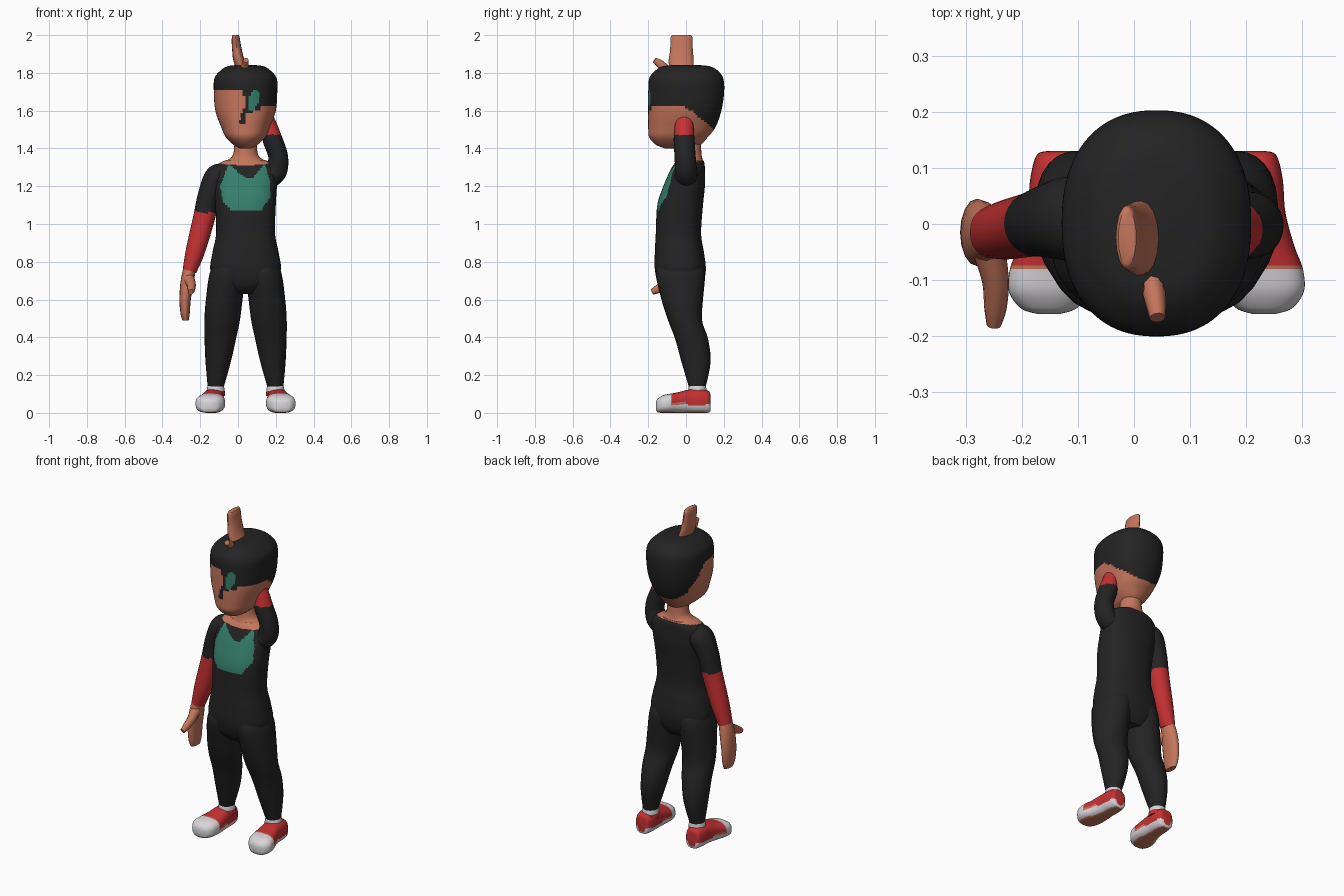
import bpy, bmesh, math
from mathutils import Vector

cube = bpy.data.objects.get("Cube")
if cube:
    bpy.data.objects.remove(cube, do_unlink=True)

MID = 0.04  # x of the body's plane of symmetry


def material(name, color):
    m = bpy.data.materials.new(name)
    m.use_nodes = True
    m.diffuse_color = (*color, 1)
    m.node_tree.nodes["Principled BSDF"].inputs["Base Color"].default_value = (*color, 1)
    return m


COLORS = ("black", "skin", "red", "green", "white")
BLACK, SKIN, RED, GREEN, WHITE = range(len(COLORS))
VALUES = ((.017, .017, .017), (.56, .18, .105), (.56, .03, .032), (.035, .21, .145), (.68, .66, .68))
MATS = [material(n, v) for n, v in zip(COLORS, VALUES)]


def smooth_rows(rows, steps):
    """Catmull-Rom interpolation of every column."""
    rows = [Vector(r) for r in rows]
    ext = [rows[0]] + rows + [rows[-1]]
    out = []
    for a, b, c, d in zip(ext, ext[1:], ext[2:], ext[3:]):
        for i in range(steps):
            t = i / steps
            out.append((b * 2 + (c - a) * t + (a * 2 - b * 5 + c * 4 - d) * t * t
                        + (b * 3 - a - c * 3 + d) * t ** 3) * 0.5)
    return out + [rows[-1]]


def loft(name, rows, paint, axis="z", sides=24, steps=4, power=2.0):
    """Skin rings of (x, y, z, radius, radius); paint is a colour or a rule."""
    rows = smooth_rows(rows, steps)
    bm = bmesh.new()
    rings = []
    for i, r in enumerate(rows):
        c = Vector(r[:3])
        u, v = Vector((1, 0, 0)), Vector((0, 1, 0) if axis == "z" else (0, 0, 1))
        if axis == "path":
            t = Vector(rows[min(i + 1, len(rows) - 1)][:3]) - Vector(rows[max(i - 1, 0)][:3])
            t.normalize()
            ref = Vector((0, 1, 0)) if abs(t.y) < 0.7 else Vector((0, 0, 1))
            v = (ref - t * ref.dot(t)).normalized()
            u = v.cross(t)
        ring = []
        for k in range(sides):
            a = math.tau * k / sides
            ca, sa = math.cos(a), math.sin(a)
            px = math.copysign(abs(ca) ** (2 / power), ca) * r[3]
            py = math.copysign(abs(sa) ** (2 / power), sa) * r[4]
            ring.append(bm.verts.new(c + u * px + v * py))
        rings.append(ring)
    for a, b in zip(rings, rings[1:]):
        for k in range(sides):
            n = (k + 1) % sides
            bm.faces.new((a[k], a[n], b[n], b[k]))
    bm.faces.new(rings[0])
    bm.faces.new(rings[-1])
    bmesh.ops.recalc_face_normals(bm, faces=bm.faces)
    bm.normal_update()
    for f in bm.faces:
        f.smooth = True
        f.material_index = paint(f.calc_center_median(), f.normal) if callable(paint) else paint
    me = bpy.data.meshes.new(name)
    bm.to_mesh(me)
    bm.free()
    for m in MATS:
        me.materials.append(m)
    me.set_sharp_from_angle(angle=math.radians(50))
    ob = bpy.data.objects.new(name, me)
    bpy.context.collection.objects.link(ob)
    return ob


def inside(x, z, poly):
    hit = False
    for (x1, z1), (x2, z2) in zip(poly, poly[1:] + poly[:1]):
        if (z1 > z) != (z2 > z) and x < (x2 - x1) * (z - z1) / (z2 - z1) + x1:
            hit = not hit
    return hit


def body_rings(table):
    """(z, half width, front y, back y) on the centre plane."""
    return [(MID, (f + b) / 2, z, w, (b - f) / 2) for z, w, f, b in table]


# Head with cap of hair, hanging lock and eye patch
LOCK = [(.03, 1.73), (.035, 1.61), (.01, 1.58), (.01, 1.525), (.04, 1.53), (.047, 1.59), (.12, 1.6), (.14, 1.73)]
EYE = [(.06, 1.68), (.095, 1.715), (.112, 1.7), (.11, 1.64), (.085, 1.605), (.05, 1.605)]


def head_paint(p, n):
    if p.y < -0.1:
        if inside(p.x, p.z, EYE):
            return GREEN
        if inside(p.x, p.z, LOCK):
            return BLACK
    back = max(0, p.y)
    line = 1.62 - 0.8 * back if p.x > MID else 1.71 - 1.3 * back
    if p.y > 0.1:
        line = min(line, 1.62 - 0.8 * back)
    return BLACK if p.z > line else SKIN


loft("head", body_rings([
    (1.40, .03, -.11, .04), (1.42, .065, -.16, .08), (1.46, .105, -.195, .115),
    (1.51, .128, -.2, .155), (1.6, .16, -.2, .187), (1.7, .168, -.2, .202),
    (1.77, .165, -.195, .197), (1.81, .135, -.165, .17), (1.835, .095, -.12, .125),
    (1.843, .03, -.04, .04)]), head_paint, sides=96, steps=8, power=2.3)

# Neck
loft("neck", [(MID, .02, 1.3, .125, .075), (MID, .02, 1.335, .1, .07),
              (MID, .02, 1.37, .065, .062), (MID, .02, 1.47, .058, .058)], SKIN)

# Torso with chest emblem
EMBLEM = [(-.05, 1.318), (-.095, 1.2), (-.08, 1.12), (-.03, 1.07), (.12, 1.07), (.17, 1.14),
          (.172, 1.22), (.14, 1.318), (.075, 1.24), (.03, 1.25)]


def torso_paint(p, n):
    if p.z > 1.322 + 0.15 * p.y:
        return SKIN
    return GREEN if p.y < -0.01 and inside(p.x, p.z, EMBLEM) else BLACK


loft("torso", body_rings([
    (.63, .09, -.1, .06), (.68, .16, -.145, .09), (.76, .187, -.165, .105),
    (.85, .175, -.165, .095), (.95, .156, -.16, .08), (1.1, .16, -.152, .09),
    (1.2, .166, -.12, .1), (1.28, .168, -.085, .1), (1.32, .14, -.062, .098),
    (1.34, .1, -.045, .09)]), torso_paint, sides=120, steps=10, power=2.4)


# Legs, socks and shoes
def shoe_paint(p, n):
    if n.z < -0.9 and p.z < 0.02:
        return SKIN
    if p.y < -0.083 or p.z < 0.043:
        return WHITE
    if p.y < -0.073 or (p.z < 0.056 and p.y < 0):
        return SKIN
    return RED


def mirrored(rows, flip):
    return [(2 * MID - r[0] if flip else r[0], *r[1:]) for r in rows]


LEG = [(-.118, .06, .135, .042, .044), (-.105, .053, .27, .067, .077), (-.094, .03, .39, .083, .087),
       (-.084, -.005, .49, .094, .09), (-.073, -.02, .6, .097, .11), (-.055, -.03, .74, .095, .13),
       (-.045, -.03, .8, .07, .1)]
SHOE = [(-.13, .13, .05, .025, .035), (-.13, .122, .058, .044, .056), (-.13, .08, .063, .055, .063),
        (-.132, .02, .062, .058, .062), (-.138, -.04, .055, .068, .055), (-.145, -.08, .051, .076, .051),
        (-.15, -.12, .047, .073, .047), (-.152, -.15, .039, .05, .036), (-.152, -.16, .038, .022, .02)]
SOCK = [(-.118, .06, .09, .05, .05), (-.118, .06, .125, .047, .048), (-.118, .06, .142, .043, .045)]

for side, flip in (("right", False), ("left", True)):
    loft(side + "_leg", mirrored(LEG, flip), BLACK, steps=5)
    loft(side + "_shoe", mirrored(SHOE, flip), shoe_paint, axis="y", sides=48, steps=6, power=2.7)
    loft(side + "_sock", mirrored(SOCK, flip), lambda p, n: WHITE if p.z > .12 else RED)

# Lowered arm with red sleeve, hand and thumb
loft("right_arm", [(-.06, .01, 1.27, .05, .06), (-.11, .01, 1.245, .068, .075),
                   (-.155, .005, 1.15, .058, .065), (-.178, 0, 1.04, .058, .058),
                   (-.225, -.01, .86, .051, .053), (-.257, -.015, .75, .037, .046)],
     lambda p, n: RED if p.z < 1.06 else BLACK, axis="path", steps=10)
loft("right_hand", [(-.255, -.015, .77, .034, .043), (-.27, -.015, .69, .035, .056),
                    (-.28, -.015, .6, .03, .06), (-.28, -.015, .53, .025, .054),
                    (-.278, -.015, .49, .017, .04)], SKIN, sides=16)
loft("right_thumb", [(-.26, -.04, .71, .03, .03), (-.247, -.1, .68, .024, .028),
                     (-.247, -.15, .655, .02, .022), (-.25, -.18, .64, .013, .015)],
     SKIN, axis="path", sides=12)

# Raised arm with its hand reaching above the head
loft("left_arm", [(.1, 0, 1.25, .06, .06), (.16, 0, 1.252, .064, .062), (.203, 0, 1.285, .058, .058),
                  (.212, -.005, 1.36, .052, .056), (.182, -.01, 1.45, .052, .055),
                  (.165, -.01, 1.52, .042, .05), (.1, -.015, 1.68, .036, .045)],
     lambda p, n: RED if p.z > 1.472 else BLACK, axis="path", steps=8)
loft("left_hand", [(.09, -.015, 1.68, .035, .045), (.014, -.025, 1.84, .031, .066),
                   (-.005, -.024, 1.92, .026, .06), (-.012, -.024, 1.985, .021, .058),
                   (-.012, -.024, 2.0, .016, .05)], SKIN, sides=16)
loft("left_thumb", [(.03, -.09, 1.8, .024, .028), (.038, -.135, 1.845, .019, .023),
                    (.042, -.167, 1.868, .014, .015)], SKIN, axis="path", sides=10)
